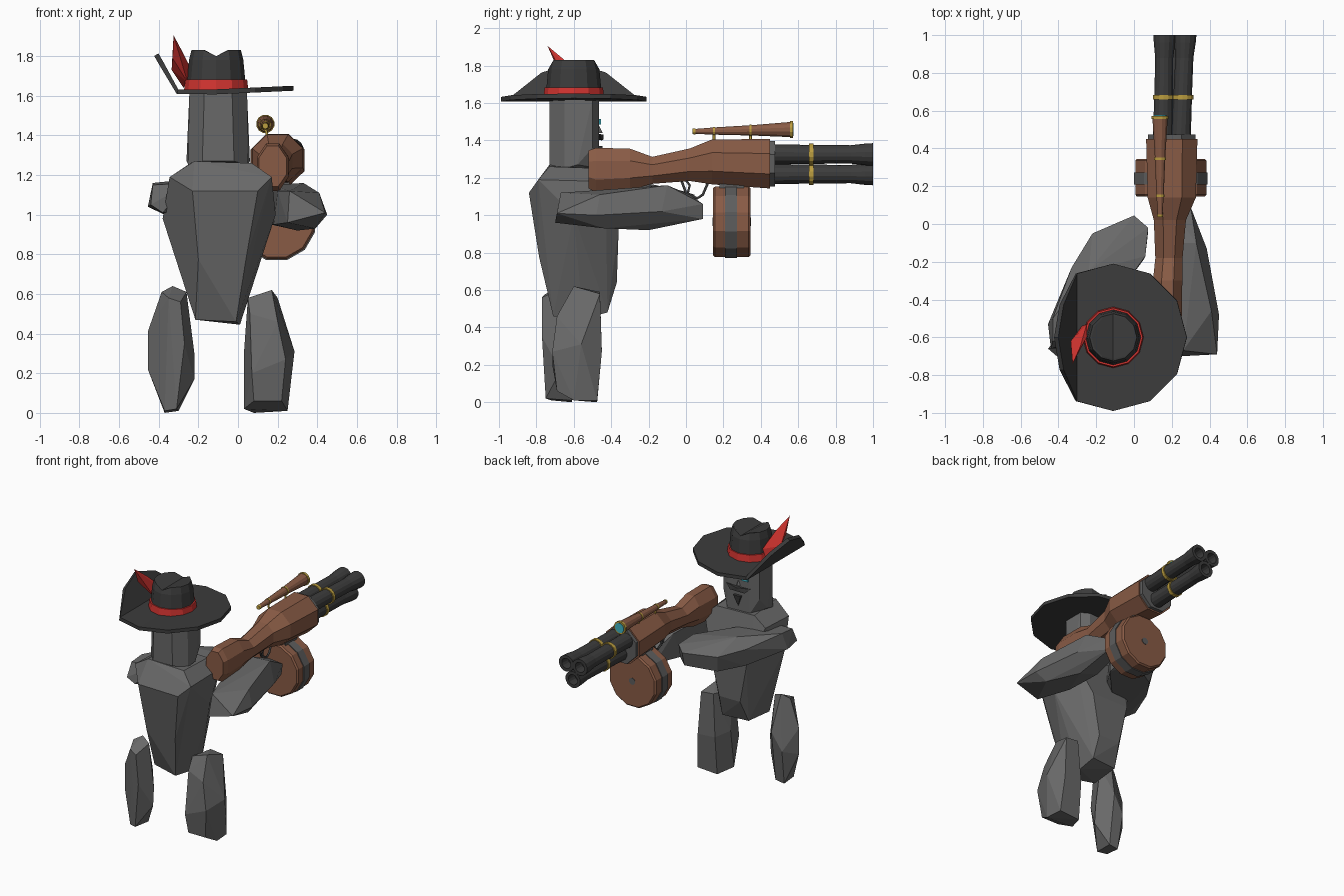
import bpy, bmesh
from math import sin, cos, pi, radians


def material(name, rgb):
    m = bpy.data.materials.new(name)
    m.diffuse_color = (*rgb, 1)
    return m


STONE = material("stone_grey", (0.14, 0.14, 0.14))
STEEL = material("steel_grey", (0.11, 0.11, 0.11))
BLACK = material("charcoal", (0.045, 0.045, 0.045))
RED = material("red", (0.66, 0.035, 0.03))
WOOD = material("wood", (0.25, 0.105, 0.06))
GOLD = material("brass", (0.5, 0.34, 0.05))
CYAN = material("cyan", (0.05, 0.45, 0.55))


def finish(name, bm, mat):
    bmesh.ops.recalc_face_normals(bm, faces=bm.faces[:])
    me = bpy.data.meshes.new(name)
    bm.to_mesh(me)
    bm.free()
    ob = bpy.data.objects.new(name, me)
    bpy.context.collection.objects.link(ob)
    me.materials.append(mat)
    return ob


def hull(name, pts, mat=STONE):
    """Faceted convex block around a few points."""
    bm = bmesh.new()
    for p in pts:
        bm.verts.new(p)
    bmesh.ops.convex_hull(bm, input=bm.verts[:])
    loose = [v for v in bm.verts if not v.link_faces]
    bmesh.ops.delete(bm, geom=loose, context='VERTS')
    bmesh.ops.dissolve_limit(bm, angle_limit=radians(6), verts=bm.verts[:], edges=bm.edges[:])
    return finish(name, bm, mat)


def loft(name, rings, n=12, axis='y', mat=STEEL, phase=0.5):
    """Skin through elliptical rings (x, y, z, rx, r_other) set across the axis."""
    bm = bmesh.new()
    loops = []
    for x, y, z, ra, rb in rings:
        loop = []
        for i in range(n):
            a = 2 * pi * (i + phase) / n
            u, v = ra * cos(a), rb * sin(a)
            loop.append(bm.verts.new((x + u, y, z + v) if axis == 'y' else (x + u, y + v, z)))
        loops.append(loop)
    for a, b in zip(loops, loops[1:]):
        for i in range(n):
            j = (i + 1) % n
            bm.faces.new((a[i], a[j], b[j], b[i]))
    bm.faces.new(loops[0])
    bm.faces.new(loops[-1])
    return finish(name, bm, mat)


def tube(name, x, z, prof, n=10, mat=STEEL):
    return loft(name, [(x, y, z, r, r) for y, r in prof], n, 'y', mat)


def rod(name, pts, r, mat):
    cu = bpy.data.curves.new(name, 'CURVE')
    cu.dimensions = '3D'
    cu.bevel_depth, cu.bevel_resolution, cu.use_fill_caps = r, 1, True
    sp = cu.splines.new('POLY')
    sp.points.add(len(pts) - 1)
    for q, p in zip(sp.points, pts):
        q.co = (*p, 1)
    ob = bpy.data.objects.new(name, cu)
    bpy.context.collection.objects.link(ob)
    cu.materials.append(mat)


# Body blocks
hull("torso", [(-.22, -.73, 1.27), (.07, -.73, 1.26), (-.24, -.45, 1.26), (.07, -.45, 1.25),
               (-.345, -.70, 1.19), (.17, -.79, 1.19), (-.33, -.45, 1.19), (.15, -.43, 1.18),
               (-.23, -.83, 1.12), (.10, -.84, 1.12), (-.38, -.60, .98), (.19, -.60, 1.0),
               (-.24, -.36, .93), (.05, -.36, .93), (-.20, -.775, .775), (.04, -.785, .775),
               (.09, -.6, .7), (-.18, -.37, .64), (-.01, -.37, .64),
               (-.215, -.66, .47), (-.01, -.71, .46), (-.20, -.44, .48), (.0, -.42, .48), (.01, -.55, .445)])
hull("left_leg", [(-.385, -.66, .61), (-.33, -.63, .64), (-.26, -.66, .61), (-.35, -.75, .58), (-.29, -.77, .56),
                  (-.455, -.66, .41), (-.27, -.77, .35), (-.22, -.66, .30), (-.30, -.56, .38), (-.455, -.66, .22),
                  (-.38, -.57, .25), (-.22, -.67, .17), (-.37, -.72, .01), (-.31, -.75, .02),
                  (-.37, -.61, .0), (-.30, -.61, .01)])
hull("right_leg", [(.05, -.6, .58), (.17, -.6, .62), (.10, -.46, .59), (.20, -.46, .58), (.06, -.66, .5),
                   (.20, -.69, .46), (.03, -.56, .3), (.285, -.56, .31), (.22, -.45, .27), (.08, -.45, .28),
                   (.24, -.715, .27), (.07, -.715, .2), (.03, -.6, .02), (.25, -.6, .01),
                   (.24, -.475, .01), (.08, -.475, .0), (.22, -.69, .06), (.08, -.69, .06)])
hull("right_arm", [(.44, -.69, 1.01), (.26, -.67, 1.12), (.25, -.70, .96), (.45, -.48, 1.0), (.41, -.46, 1.11),
                   (.39, -.44, .93), (.2, -.5, 1.12), (.18, -.45, .95), (.385, -.13, 1.02), (.33, -.1, 1.16),
                   (.3, -.2, .92), (.17, -.1, 1.15), (.17, -.18, .95), (.3, .09, 1.06), (.22, .09, 1.06),
                   (.29, .09, .98), (.2, .08, .99), (.24, .02, 1.11)])
hull("left_arm", [(-.43, -.50, 1.16), (-.455, -.53, 1.04), (-.37, -.45, 1.0), (-.43, -.62, 1.15), (-.44, -.66, 1.05),
                  (-.38, -.65, 1.01), (-.33, -.23, 1.12), (-.31, -.24, .99), (-.22, -.05, 1.10), (-.20, -.08, .98),
                  (-.24, -.25, 1.18), (0, .045, 1.11), (.0, .02, 1.01), (.075, -.02, 1.13), (.075, -.04, 1.03),
                  (.06, -.17, 1.15), (.05, -.19, 1.02), (-.25, -.60, 1.16)])

# Head and face
hull("head", [(sx * w - .1, y, z) for sx in (-1, 1) for w, y, z in
              [(.15, -.65, 1.25), (.16, -.58, 1.27), (.08, -.73, 1.27), (.09, -.465, 1.25), (.145, -.50, 1.36),
               (.145, -.65, 1.62), (.07, -.73, 1.62), (.145, -.50, 1.62), (.09, -.465, 1.62)]])
for s in (-1, 1):
    x = -.1 + s * .055
    hull("eye", [(x + a, y, 1.5 + b) for y in (-.48, -.455) for a in (-.025, .025) for b in (-.015, .015)], CYAN)
    hull("moustache_half", [(-.1, y, z) for y in (-.48, -.44) for z in (1.405, 1.43)]
         + [(-.1 + s * .06, -.45, 1.40), (-.1 + s * .05, -.48, 1.42), (-.1 + s * .1, -.465, 1.435)], BLACK)
hull("goatee", [(-.1 + a, y, 1.37) for a in (-.03, .03) for y in (-.48, -.445)] + [(-.1, -.46, 1.29)], BLACK)
hull("nose", [(-.12, -.47, 1.44), (-.08, -.47, 1.44), (-.1, -.445, 1.44), (-.1, -.47, 1.49)])

# Hat brim: twelve-sided disc with one side folded up along a chord
bm = bmesh.new()
vs = []
for i in range(12):
    a = i * pi / 6
    x, y, z = -.11 + .39 * cos(a), -.6 + .39 * sin(a), 1.62
    if x > -.1:
        z += .018 * (x + .1) / .38
    if x < -.32:
        d = -.305 - x
        x, y, z = -.305 - d * .55, -.6 + (y + .6) * .88, z + d * .96
    vs.append(bm.verts.new((x, y, z)))
bm.faces.new(vs[4:9])
centre = bm.verts.new((-.11, -.6, 1.62))
ring = vs[8:] + vs[:5]
for a, b in zip(ring, ring[1:]):
    bm.faces.new((centre, a, b))
bm.faces.new((centre, vs[4], vs[8]))
brim = finish("hat_brim", bm, BLACK)
mod = brim.modifiers.new("thickness", 'SOLIDIFY')
mod.thickness, mod.offset = .025, 0

# Hat crown with pinched crease, band and feather
crown = loft("hat_crown", [(-.11, -.6, z, r, r) for z, r in
                           [(1.62, .152), (1.78, .137), (1.83, .125), (1.83, .115)]], 12, 'z', BLACK, 0)
bm = bmesh.new()
bm.from_mesh(crown.data)
cap = max(bm.faces, key=lambda f: f.calc_center_median().z)
crease = [v for v in bm.verts if abs(v.co.x + .11) < .01 and v.co.z > 1.82]
bmesh.ops.connect_verts(bm, verts=[v for v in cap.verts if v in crease])
for v in crease:
    v.co.z -= .03
bm.to_mesh(crown.data)
bm.free()
loft("hat_band", [(-.11, -.6, 1.63, .162, .162), (-.11, -.6, 1.682, .156, .156)], 12, 'z', RED, 0)
hull("feather", [(-.275, -.54, 1.64), (-.325, -.74, 1.905), (-.335, -.62, 1.73), (-.33, -.69, 1.79),
                 (-.25, -.53, 1.72), (-.25, -.60, 1.76), (-.285, -.65, 1.83), (-.255, -.61, 1.67)], RED)

# Gun stock
loft("gun_stock", [(.175, -.52, 1.245, .075, .11), (.175, -.48, 1.24, .086, .13), (.178, -.30, 1.245, .084, .12),
                   (.185, -.18, 1.24, .078, .078), (.19, .02, 1.27, .092, .094), (.2, .14, 1.285, .138, .13),
                   (.2, .45, 1.275, .147, .143)], 8, 'y', WOOD)
loft("muzzle_collar", [(.2, .44, 1.275, .135, .132), (.2, .475, 1.275, .135, .132)], 8)

# Three flared barrels in a triangle, with brass rings
for z, x0, x1 in ((1.325, .153, .162), (1.325, .248, .272), (1.22, .2, .218)):
    prof = [(.46, .054), (.72, .05), (.88, .049), (.96, .058), (1.0, .06), (1.0, .037), (.93, .035)]
    loft("barrel", [(x0 + (x1 - x0) * (y - .46) / .54, y, z, r, r) for y, r in prof], 14, 'y', BLACK)
    tube("barrel_ring", x0 + (x1 - x0) * .4, z, [(.658, .058), (.682, .058)], 14, GOLD)

# Drum magazine
tube("drum", .195, .965, [(.145, .185), (.155, .195), (.335, .195), (.345, .185)], 12, WOOD)
tube("drum_band", .195, .965, [(.208, .201), (.272, .201)], 12)
tube("drum_hub", .195, .965, [(.142, .025), (.348, .025)], 8)
hull("drum_mount", [(x, y, z) for x in (.14, .26) for y in (.18, .31) for z in (1.1, 1.2)], STEEL)

# Trigger and guard
rod("trigger_guard", [(.19, -.03, 1.2), (.19, .0, 1.12), (.19, .06, 1.09), (.19, .09, 1.11), (.19, .12, 1.18)],
    .008, BLACK)
rod("trigger", [(.19, -.01, 1.2), (.19, .02, 1.16), (.19, .01, 1.12)], .007, BLACK)

# Tapered telescope with brass fittings and lens
loft("scope", [(.138, .04, 1.448, .013, .013), (.138, .15, 1.45, .02, .02), (.138, .36, 1.454, .029, .029),
               (.138, .56, 1.458, .042, .042)], 12, 'y', WOOD)
tube("scope_eyepiece", .138, 1.448, [(.036, .015), (.05, .017)], 12, GOLD)
tube("scope_rim", .138, 1.458, [(.555, .047), (.572, .047)], 12, GOLD)
tube("scope_lens", .138, 1.458, [(.57, .036), (.576, .036)], 12, CYAN)
for y, r, z in ((.15, .023, 1.45), (.345, .032, 1.453)):
    tube("scope_ring", .138, z, [(y - .006, r), (y + .006, r)], 12, GOLD)
    rod("scope_post", [(.138, y, z - .015), (.155, y, 1.37)], .007, GOLD)
